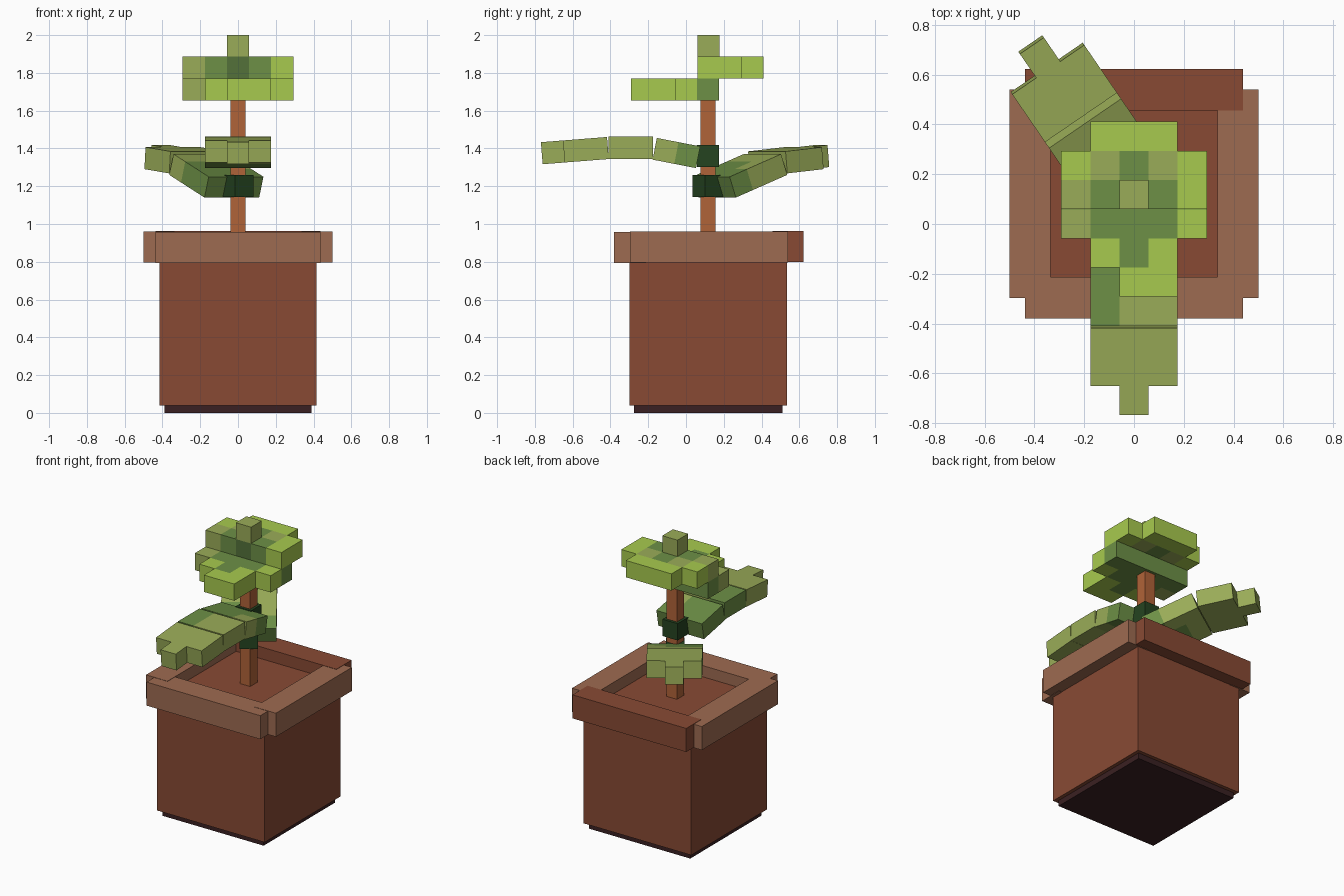
import bpy, bmesh, math
from mathutils import Matrix, Vector

if "Cube" in bpy.data.objects:
    bpy.data.objects.remove(bpy.data.objects["Cube"])

V = 0.117          # leaf block size
SY = 0.117         # y of pot and stem axis


def mat(name, hexcol):
    m = bpy.data.materials.new(name)
    lin = []
    for i in (0, 2, 4):
        c = int(hexcol[i:i + 2], 16) / 255
        lin.append(c / 12.92 if c <= 0.04045 else ((c + 0.055) / 1.055) ** 2.4)
    m.diffuse_color = (*lin, 1)
    m.use_nodes = True
    m.node_tree.nodes["Principled BSDF"].inputs["Base Color"].default_value = m.diffuse_color
    return m


CLAY = mat("dark clay", "884A34")
RIM = mat("light clay", "9E6B51")
BASE = mat("dark base", "3A2022")
STEM = mat("stem brown", "B06338")
DARK = mat("deep green", "254420")
LEAF = {"L": mat("lime", "A7CA4E"), "O": mat("olive", "9AAC58"),
        "G": mat("leaf green", "6D9046"), "D": mat("moss green", "54713A")}
KEYS = list(LEAF)


def finish(name, bm, mats, matrix=Matrix()):
    me = bpy.data.meshes.new(name)
    bm.to_mesh(me)
    bm.free()
    for m in mats:
        me.materials.append(m)
    ob = bpy.data.objects.new(name, me)
    ob.matrix_world = matrix
    bpy.context.collection.objects.link(ob)
    return ob


def box(name, x, y, z, m, matrix=Matrix()):
    bm = bmesh.new()
    bmesh.ops.create_cube(bm, size=1)
    for v in bm.verts:
        for i, (a, b) in enumerate((x, y, z)):
            v.co[i] = a if v.co[i] < 0 else b
    return finish(name, bm, [m], matrix)


def slab(name, rows, matrix):
    """One-block-thick slab; rows run along +y, letters along x, '.' is empty."""
    cells = {(c, r): k for r, row in enumerate(rows)
             for c, k in enumerate(row) if k != "."}
    half = len(rows[0]) / 2
    bm = bmesh.new()
    for (c, r), k in cells.items():
        quads = [[(0, 0, 0), (0, 1, 0), (1, 1, 0), (1, 0, 0)],
                 [(0, 0, 1), (1, 0, 1), (1, 1, 1), (0, 1, 1)]]
        sides = {(0, -1): ((0, 0), (1, 0)), (1, 0): ((1, 0), (1, 1)),
                 (0, 1): ((1, 1), (0, 1)), (-1, 0): ((0, 1), (0, 0))}
        for (dx, dy), (a, b) in sides.items():
            if (c + dx, r + dy) not in cells:
                quads.append([(*a, 0), (*b, 0), (*b, 1), (*a, 1)])
        for q in quads:
            f = bm.faces.new([bm.verts.new(((c + x - half) * V, (r + y) * V, z * V))
                              for x, y, z in q])
            f.material_index = KEYS.index(k)
    bmesh.ops.remove_doubles(bm, verts=bm.verts, dist=0.0005)
    return finish(name, bm, LEAF.values(), matrix)


# Pot: base plate, body (its top is the soil) and four rim bars
box("pot_base", (-0.39, 0.39), (-0.275, 0.51), (0, 0.06), BASE)
box("pot_body", (-0.415, 0.415), (-0.30, 0.535), (0.04, 0.88), CLAY)
box("rim_left", (-0.5, -0.335), (-0.297, 0.54), (0.796, 0.96), RIM)
box("rim_right", (0.335, 0.5), (-0.297, 0.54), (0.796, 0.96), RIM)
box("rim_front", (-0.438, 0.438), (-0.38, -0.213), (0.794, 0.958), RIM)
box("rim_back", (-0.438, 0.438), (0.457, 0.623), (0.798, 0.962), CLAY)

# Stem
box("stem", (-0.04, 0.04), (SY - 0.04, SY + 0.04), (0.87, 1.80), STEM)

# Crown: two offset slabs and a top block
slab("crown_lower", ["..LL.", ".LGL.", "OGGGL", "GGGGG"],
     Matrix.Translation((0, -0.292, 1.654)))
slab("crown_upper", ["OGDGL", "LOGOL", ".LLL."],
     Matrix.Translation((0, 0.06, 1.77)))
slab("crown_top", ["O"], Matrix.Translation((0, 0.06, 1.884)))


def leaf(name, heading, knot_z, segments):
    """Bent leaf growing from a dark knot on the stem."""
    frame = Matrix.Translation((0, SY, 0)) @ Matrix.Rotation(math.radians(heading), 4, 'Z')
    h = V / 2
    box(name + "_knot", (-h, h), (-h, h), (knot_z, knot_z + V), DARK, frame)
    for i, (start, z, tilt, rows) in enumerate(segments, 1):
        m = frame @ Matrix.Translation((0, start, z)) @ Matrix.Rotation(math.radians(tilt), 4, 'X')
        slab(f"{name}_part_{i}", rows, m)


# Front leaf (turned half round, so letters run right to left)
leaf("front_leaf", 180, 1.302, [
    (0.064, 1.296, 11, ["GGG", "OGG"]),
    (0.292, 1.345, 0, ["OOG", "OOG"]),
    (0.526, 1.344, -4.5, ["OOO", "OOO", ".O."])])

# Back leaf, lower on the stem
leaf("back_leaf", 34.4, 1.142, [
    (0.058, 1.14, 20, ["GGG", "GGO", "OOO"]),
    (0.388, 1.268, 5.5, ["OOO", "OOO", ".O."])])
